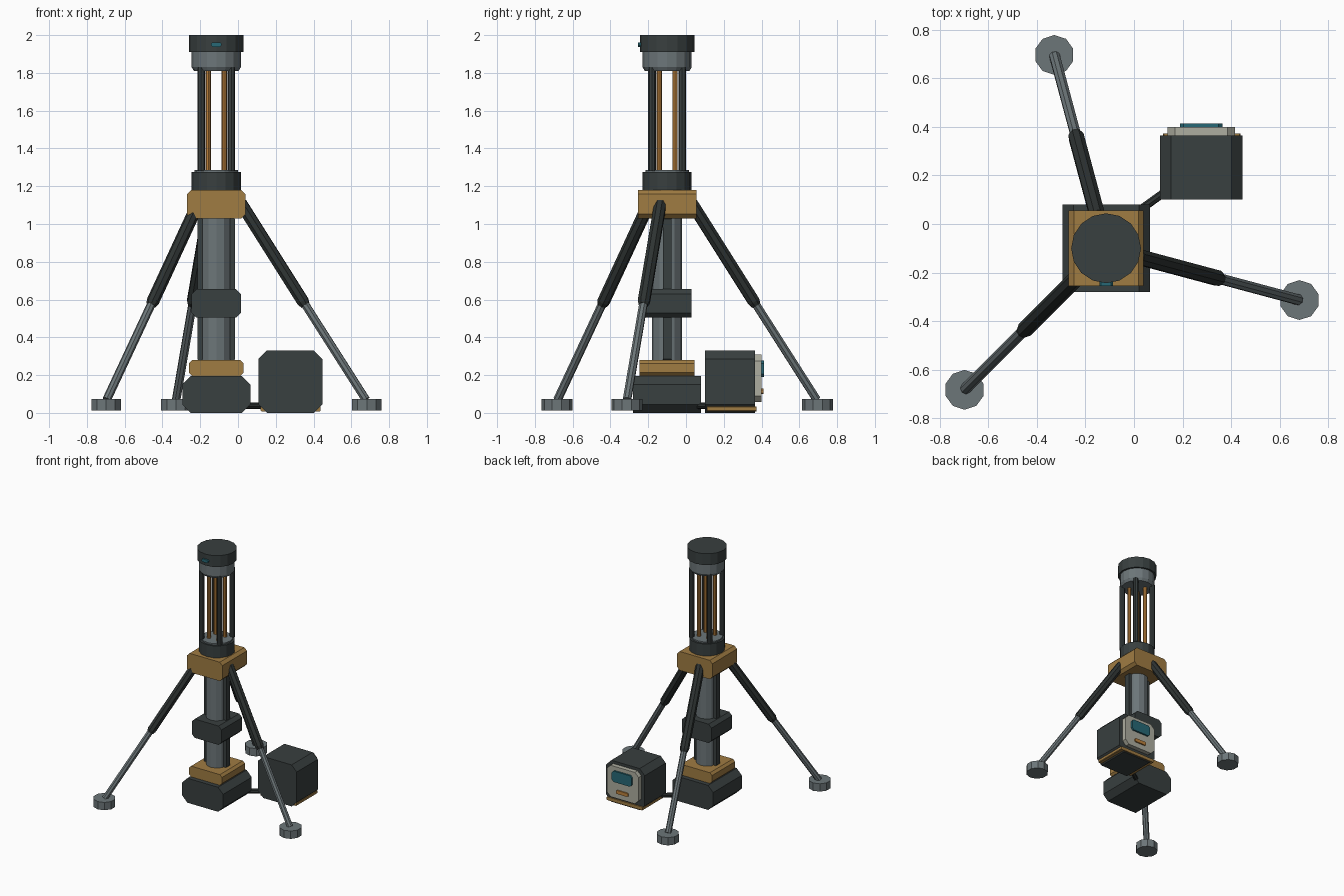
import bpy, bmesh
from math import cos, sin, pi, radians
from mathutils import Vector

cube = bpy.data.objects.get("Cube")
if cube:
    bpy.data.objects.remove(cube, do_unlink=True)


def material(name, rgb):
    m = bpy.data.materials.new(name)
    m.use_nodes = True
    m.diffuse_color = (*rgb, 1)
    m.node_tree.nodes["Principled BSDF"].inputs["Base Color"].default_value = (*rgb, 1)
    return m


charcoal = material("charcoal", (0.04, 0.05, 0.05))
black = material("black rubber", (0.027, 0.033, 0.032))
steel = material("steel grey", (0.15, 0.18, 0.19))
ochre = material("ochre", (0.35, 0.20, 0.055))
copper = material("copper", (0.50, 0.22, 0.045))
cream = material("cream", (0.42, 0.42, 0.35))
teal = material("teal", (0.02, 0.14, 0.18))

CX, CY = -0.115, -0.10  # mast axis


def finish(bm, name, mat):
    bmesh.ops.recalc_face_normals(bm, faces=bm.faces)
    me = bpy.data.meshes.new(name)
    bm.to_mesh(me)
    bm.free()
    me.materials.append(mat)
    ob = bpy.data.objects.new(name, me)
    bpy.context.collection.objects.link(ob)
    return ob


def block(name, x, y, z, cut, mat):
    """Box over the given ranges, with its four edges along y chamfered."""
    (x0, x1), (y0, y1), (z0, z1) = x, y, z
    c = cut
    outline = [(x0 + c, z0), (x1 - c, z0), (x1, z0 + c), (x1, z1 - c),
               (x1 - c, z1), (x0 + c, z1), (x0, z1 - c), (x0, z0 + c)]
    bm = bmesh.new()
    face = bm.faces.new([bm.verts.new((px, y0, pz)) for px, pz in outline])
    ext = bmesh.ops.extrude_face_region(bm, geom=[face])
    verts = [v for v in ext["geom"] if isinstance(v, bmesh.types.BMVert)]
    bmesh.ops.translate(bm, vec=(0, y1 - y0, 0), verts=verts)
    return finish(bm, name, mat)


def mast_block(name, half, z, cut, mat):
    return block(name, (CX - half, CX + half), (CY - half, CY + half), z, cut, mat)


def rod(name, start, end, radius, sides, mat, end_radius=None):
    """Straight prism or cone between two points."""
    a, b = Vector(start), Vector(end)
    bm = bmesh.new()
    bmesh.ops.create_cone(bm, cap_ends=True, segments=sides, radius1=radius,
                          radius2=end_radius or radius, depth=(b - a).length)
    ob = finish(bm, name, mat)
    ob.location = (a + b) / 2
    ob.rotation_mode = 'QUATERNION'
    ob.rotation_quaternion = Vector((0, 0, 1)).rotation_difference(b - a)
    return ob


def drum(name, z0, z1, radius, mat, sides=16, x=CX, y=CY, top=None):
    return rod(name, (x, y, z0), (x, y, z1), radius, sides, mat, top)


# Mast: base, tube, side rails and collars
mast_block("base", 0.18, (0, 0.195), 0.045, charcoal)
mast_block("lower_collar", 0.145, (0.195, 0.28), 0.018, ochre)
drum("mast_tube", 0.28, 1.03, 0.08, steel, 12)
for side in (-1, 1):
    rx = CX + side * 0.086
    block("mast_rail", (rx - 0.013, rx + 0.013), (CY - 0.023, CY + 0.023),
          (0.28, 1.03), 0.004, charcoal)
mast_block("middle_collar", 0.13, (0.505, 0.655), 0.025, charcoal)
mast_block("leg_hub", 0.155, (1.03, 1.18), 0.022, ochre)

# Rod cage and head
drum("cage_base", 1.18, 1.275, 0.13, charcoal)
drum("cage_base_plate", 1.275, 1.285, 0.115, steel)
for sx in (-1, 1):
    for sy in (-1, 1):
        drum("cage_rod", 1.28, 1.83, 0.02, charcoal, 8, CX + sx * 0.08, CY + sy * 0.08)
        drum("copper_rod", 1.28, 1.83, 0.014, copper, 8, CX + sx * 0.042, CY + sy * 0.042)
drum("head_bevel", 1.81, 1.83, 0.118, steel, top=0.13)
drum("head_collar", 1.83, 1.91, 0.13, steel)
drum("head_cap", 1.91, 2.0, 0.144, charcoal)
block("head_light", (CX - 0.028, CX + 0.028), (CY - 0.155, CY - 0.13),
      (1.938, 1.962), 0.008, teal)

# Tripod legs
for angle in (105, 225, 345):
    t = radians(angle)

    def at(r, z):
        return (CX + r * cos(t), CY + r * sin(t), z)

    rod("upper_leg", at(0.135, 1.11), at(0.475, 0.59), 0.034, 8, black)
    rod("leg_ferrule", at(0.475, 0.59), at(0.488, 0.57), 0.034, 8, black, 0.026)
    rod("lower_leg", at(0.47, 0.60), at(0.82, 0.07), 0.023, 8, steel)
    fx, fy, _ = at(0.825, 0)
    drum("foot", 0.012, 0.074, 0.082, steel, 10, fx, fy)

# Control unit with its panel and cable
block("control_box", (0.108, 0.447), (0.10, 0.365), (0, 0.33), 0.045, charcoal)
block("box_skid", (0.12, 0.438), (0.11, 0.374), (0.008, 0.034), 0.004, ochre)
block("panel", (0.138, 0.417), (0.36, 0.40), (0.058, 0.308), 0.032, cream)
block("screen", (0.19, 0.364), (0.395, 0.414), (0.19, 0.277), 0.015, teal)
block("panel_button", (0.225, 0.33), (0.395, 0.41), (0.1, 0.128), 0.006, copper)
rod("cable", (0.0, 0.04, 0.037), (0.18, 0.17, 0.037), 0.017, 8, black)
